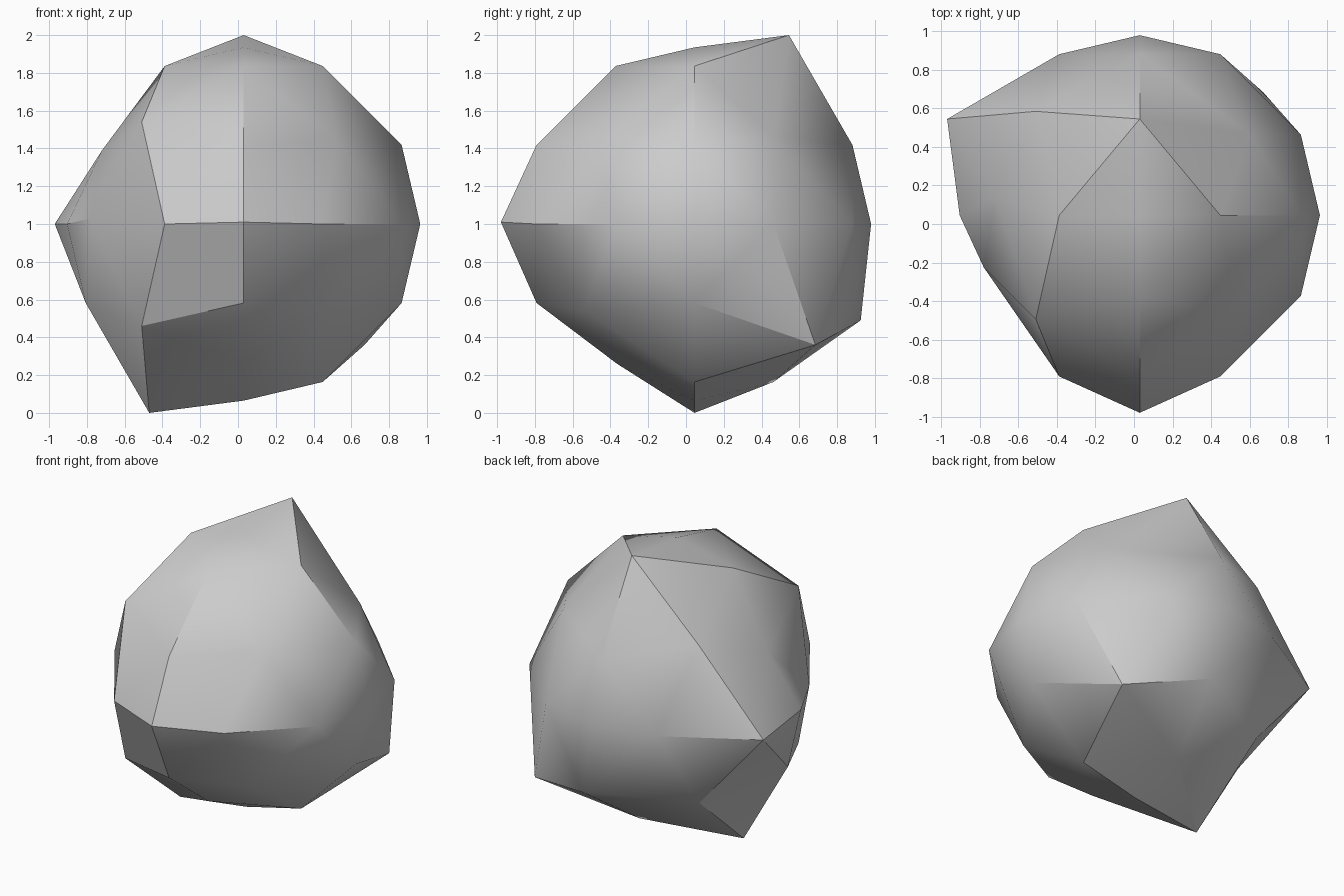
import bpy, bmesh, math
from mathutils import Vector

cube = bpy.data.objects.get("Cube")
if cube:
    bpy.data.objects.remove(cube, do_unlink=True)

# Stone colour
stone = bpy.data.materials.new("stone_grey")
stone.use_nodes = True
grey = (0.6, 0.6, 0.6, 1.0)
stone.diffuse_color = grey
bsdf = stone.node_tree.nodes["Principled BSDF"]
bsdf.inputs["Base Color"].default_value = grey
bsdf.inputs["Roughness"].default_value = 0.9

RADIUS = 0.935
CENTRE = Vector((0.03, 0.045, 1.0))
CREASE = math.radians(30)

# Points knocked out of round, by their place on the octahedron grid
knocked = {
    # pulled outward
    (0, 1, 2): (0, 0.5, 1),
    (-1, 0, -2): (-0.5, 0, -1),
    (-2, 1, 0): (-1, 0.5, 0),
    (1, 1, -1): (0.64, 0.64, -0.64),
    (0, -3, 0): (0, -1.025, 0.01),
    (0, 2, -1): (0.11, 0.88, -0.51),
    # dented inward
    (0, -1, -2): (0, -0.41, -0.74),
    (-2, -1, 0): (-0.81, -0.27, 0.03),
    (-2, 0, 1): (-0.75, 0.1, 0.39),
    (1, 1, 1): (0.57, 0.42, 0.46),
    (1, -1, 1): (0.49, -0.52, 0.45),
    (1, -1, -1): (0.42, -0.58, -0.46),
}

# Round ball: octahedron with each edge cut in three
grid = range(-3, 4)
keys = [(x, y, z) for x in grid for y in grid for z in grid
        if abs(x) + abs(y) + abs(z) == 3]
bm = bmesh.new()
place = {bm.verts.new(Vector(k).normalized() * RADIUS): k for k in keys}
bmesh.ops.convex_hull(bm, input=list(bm.verts))

# Dent and pull the ball into a rock
for v, k in place.items():
    if k in knocked:
        v.co = knocked[k]
bmesh.ops.recalc_face_normals(bm, faces=bm.faces)

# Smooth faces, with hard creases where the rock bends most
for f in bm.faces:
    f.smooth = True
for e in bm.edges:
    e.smooth = e.calc_face_angle(0) < CREASE
bmesh.ops.translate(bm, verts=bm.verts, vec=CENTRE)

mesh = bpy.data.meshes.new("rock")
bm.to_mesh(mesh)
bm.free()
mesh.materials.append(stone)
rock = bpy.data.objects.new("rock", mesh)
bpy.context.collection.objects.link(rock)
